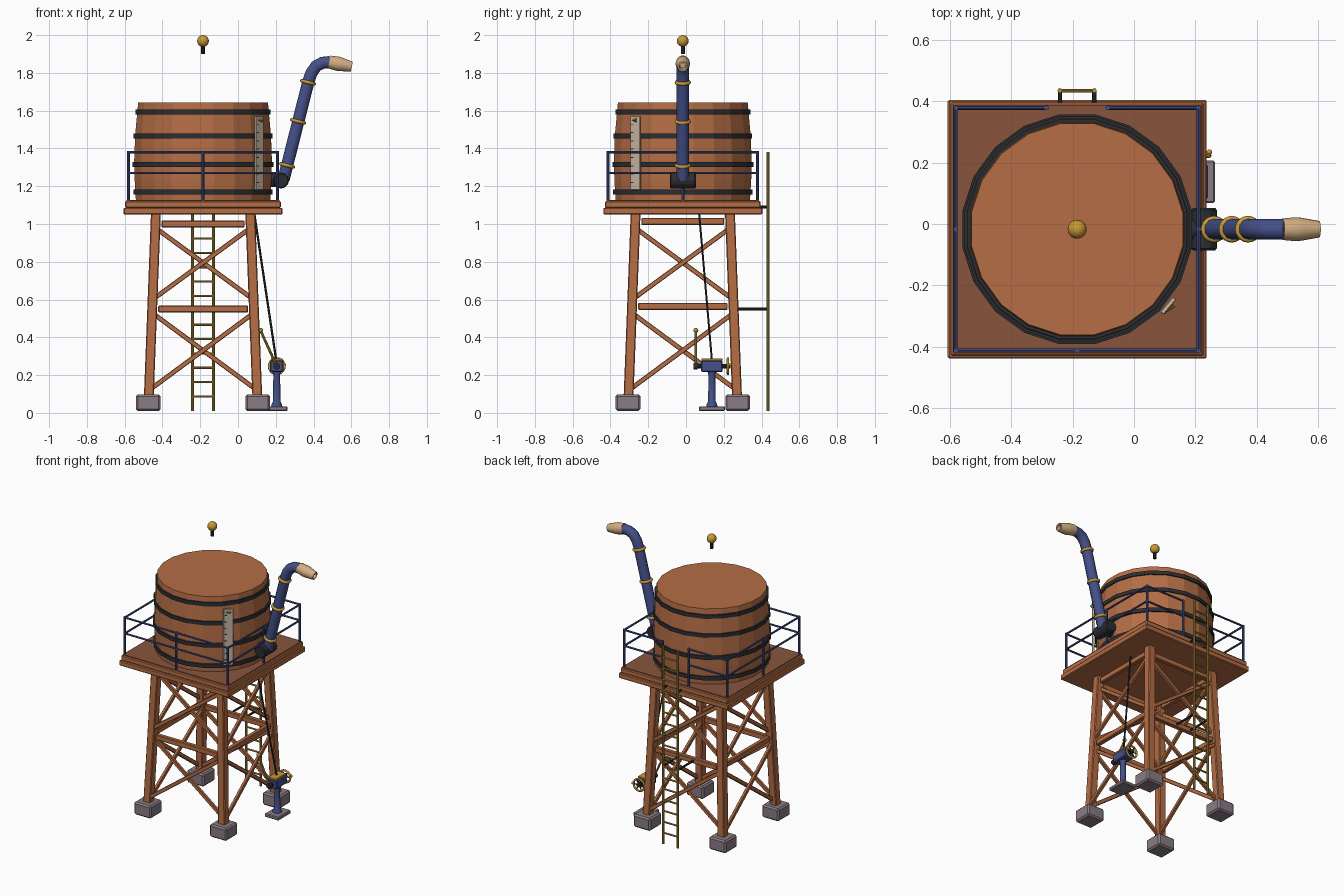
import bpy, bmesh, math
from mathutils import Vector, Matrix

if bpy.data.objects.get("Cube"):
    bpy.data.objects.remove(bpy.data.objects["Cube"], do_unlink=True)

CX, CY = -0.185, -0.017   # tower axis


def material(name, *rgb):
    m = bpy.data.materials.new(name)
    m.use_nodes = True
    m.diffuse_color = (*rgb, 1)
    m.node_tree.nodes["Principled BSDF"].inputs["Base Color"].default_value = (*rgb, 1)
    return m


wood = material("warm wood", 0.46, 0.155, 0.06)
deck_wood = material("dark deck wood", 0.25, 0.09, 0.047)
blue = material("blue paint", 0.058, 0.08, 0.25)
iron = material("black iron", 0.025, 0.027, 0.032)
brass = material("brass", 0.58, 0.32, 0.035)
old_brass = material("old brass", 0.42, 0.28, 0.04)
stone = material("grey stone", 0.25, 0.20, 0.23)
tan = material("pale wood", 0.66, 0.43, 0.23)
plate = material("gauge plate", 0.63, 0.52, 0.40)


def finish(name, bm, mat, smooth=False):
    bmesh.ops.recalc_face_normals(bm, faces=bm.faces)
    me = bpy.data.meshes.new(name)
    bm.to_mesh(me)
    bm.free()
    me.materials.append(mat)
    ob = bpy.data.objects.new(name, me)
    bpy.context.collection.objects.link(ob)
    if smooth:
        bpy.ops.object.select_all(action='DESELECT')
        ob.select_set(True)
        bpy.context.view_layer.objects.active = ob
        bpy.ops.object.shade_smooth_by_angle(angle=math.radians(35))


def box(name, centre, size, mat, bevel=0.0, turn=0.0):
    bm = bmesh.new()
    bmesh.ops.create_cube(bm, size=1)
    bmesh.ops.scale(bm, vec=size, verts=bm.verts)
    if bevel:
        bmesh.ops.bevel(bm, geom=bm.edges[:], offset=bevel, segments=1, affect='EDGES')
    bm.transform(Matrix.Translation(centre) @ Matrix.Rotation(turn, 4, 'Z'))
    finish(name, bm, mat)


def beam(name, a, b, width, depth, normal, mat, bevel=0.003):
    """Square timber from a to b, its depth along the given normal."""
    a, b = Vector(a), Vector(b)
    d = (b - a).normalized()
    x = Vector(normal).cross(d).normalized()
    frame = Matrix((x, d.cross(x), d)).transposed().to_4x4()
    bm = bmesh.new()
    bmesh.ops.create_cube(bm, size=1)
    bmesh.ops.scale(bm, vec=(width, depth, (b - a).length), verts=bm.verts)
    bmesh.ops.bevel(bm, geom=bm.edges[:], offset=bevel, segments=1, affect='EDGES')
    bm.transform(Matrix.Translation((a + b) / 2) @ frame)
    finish(name, bm, mat)


def lathe(name, profile, mat, origin=(0, 0, 0), axis=(0, 0, 1), sides=16, smooth=True, turn=0.0):
    """Closed solid turned from (radius, height) points along an axis."""
    bm = bmesh.new()
    rings = [[bm.verts.new((r * math.cos(t), r * math.sin(t), h))
              for t in (turn + math.tau * i / sides for i in range(sides))] for r, h in profile]
    for lo, hi in zip(rings, rings[1:]):
        for i in range(sides):
            j = (i + 1) % sides
            bm.faces.new((lo[i], lo[j], hi[j], hi[i]))
    bm.faces.new(rings[0])
    bm.faces.new(rings[-1])
    bm.transform(Matrix.Translation(origin) @ Vector(axis).to_track_quat('Z', 'Y').to_matrix().to_4x4())
    finish(name, bm, mat, smooth)


def rod(name, a, b, r, mat, sides=8):
    d = Vector(b) - Vector(a)
    lathe(name, [(r, 0), (r, d.length)], mat, a, d, sides)


def sphere(name, centre, r, mat):
    bm = bmesh.new()
    bmesh.ops.create_uvsphere(bm, u_segments=16, v_segments=10, radius=r)
    bmesh.ops.translate(bm, vec=centre, verts=bm.verts)
    finish(name, bm, mat, True)


def ring(name, centre, axis, radius, thick, mat):
    bpy.ops.mesh.primitive_torus_add(major_segments=20, minor_segments=8, major_radius=radius,
                                     minor_radius=thick, location=centre,
                                     rotation=Vector(axis).to_track_quat('Z', 'Y').to_euler())
    ob = bpy.context.object
    ob.name = name
    ob.data.materials.append(mat)
    bpy.ops.object.shade_smooth()


def leg_offset(z):
    return 0.287 - 0.0385 * (z - 0.09)


# Footings and tapering legs
for sx in (-1, 1):
    for sy in (-1, 1):
        box("footing", (CX + sx * 0.29, CY + sy * 0.29, 0.054), (0.13, 0.13, 0.088), stone, 0.01)
        lo, hi = leg_offset(0.08), leg_offset(1.06)
        beam("leg", (CX + sx * lo, CY + sy * lo, 0.08), (CX + sx * hi, CY + sy * hi, 1.06),
             0.052, 0.052, (0, 1, 0), wood, 0.005)

# Crossbeams and diagonal braces on the four faces
for n in ((0, -1), (0, 1), (-1, 0), (1, 0)):
    normal = Vector((*n, 0))
    side = Vector((-n[1], n[0], 0))

    def on_face(along, z, out=0.0):
        return Vector((CX, CY, z)) + side * along + normal * (leg_offset(z) + out)

    lift = 0.0 if n[0] == 0 else 0.014
    for z in (0.55 + lift, 1.0 + lift):
        half = leg_offset(z) - 0.032
        beam("crossbeam", on_face(-half, z), on_face(half, z), 0.036, 0.03, normal, wood, 0.004)
    for z0, z1 in ((0.12, 0.53), (0.60, 0.98)):
        for s in (-1, 1):
            beam("brace", on_face(-s * leg_offset(z0), z0, s * 0.011),
                 on_face(s * leg_offset(z1), z1, s * 0.011), 0.025, 0.02, normal, wood)

# Platform with dark deck boards
box("platform_frame", (CX, CY, 1.068), (0.842, 0.842, 0.036), wood, 0.005)
box("platform_edge", (CX, CY, 1.103), (0.824, 0.824, 0.036), wood, 0.005)
box("deck", (CX, CY, 1.122), (0.808, 0.808, 0.008), deck_wood)

# Barrel tank and iron bands
SIDES = 20
HALF = math.pi / SIDES
lathe("tank", [(0.360, 1.122), (0.367, 1.24), (0.369, 1.34), (0.364, 1.47), (0.348, 1.642)],
      wood, (CX, CY, 0), sides=SIDES, smooth=False, turn=HALF)
for z, r in ((1.17, 0.373), (1.315, 0.378), (1.465, 0.372), (1.592, 0.362)):
    lathe("tank_band", [(r - 0.02, z - 0.013), (r, z - 0.013), (r, z + 0.013), (r - 0.02, z + 0.013)],
          iron, (CX, CY, 0), sides=SIDES, smooth=False, turn=HALF)

# Floating finial
rod("finial_stem", (CX, CY, 1.90), (CX, CY, 1.95), 0.011, iron, 10)
sphere("finial_ball", (CX, CY, 1.969), 0.031, brass)

# Railing, open at the back for the ladder
R = 0.395
runs = [((-R, -R), (R, -R)), ((-R, -R), (-R, R)), ((R, -R), (R, R)),
        ((-R, R), (-0.1, R)), ((0.1, R), (R, R))]
for a, b in runs:
    for z in (1.27, 1.38):
        rod("rail", (CX + a[0], CY + a[1], z), (CX + b[0], CY + b[1], z), 0.0065, blue)
posts = [(-R, -R), (R, -R), (-R, R), (R, R), (0, -R), (-R, 0), (R, 0), (-0.1, R), (0.1, R)]
for x, y in posts:
    rod("rail_post", (CX + x, CY + y, 1.12), (CX + x, CY + y, 1.386), 0.008, blue)

# Ladder with stand-off brackets
LY = 0.434
for s in (-1, 1):
    x = CX + s * 0.056
    rod("ladder_rail", (x, LY, 0.01), (x, LY, 1.38), 0.008, old_brass)
    for z, y in ((0.55, 0.26), (1.09, 0.39)):
        rod("ladder_bracket", (x, y, z), (x, LY, z), 0.007, iron)
for i in range(17):
    z = 0.087 + i * 0.076
    rod("ladder_rung", (CX - 0.056, LY, z), (CX + 0.056, LY, z), 0.006, old_brass)

# Spout: valve, pipe, collars and nozzle
lathe("valve_body", [(0.036, -0.069), (0.042, -0.062), (0.042, 0.062), (0.036, 0.069)], iron,
      (0.228, CY, 1.23), (0, 1, 0), 12, False)
rod("valve_inlet", (0.15, CY, 1.23), (0.23, CY, 1.23), 0.035, iron, 12)
curve = bpy.data.curves.new("spout_pipe", 'CURVE')
curve.dimensions = '3D'
curve.bevel_depth = 0.034
curve.bevel_resolution = 3
curve.use_fill_caps = True
path = [(0.241, 1.235), (0.373, 1.755), (0.389, 1.800), (0.413, 1.835), (0.446, 1.853), (0.488, 1.857)]
spline = curve.splines.new('POLY')
spline.points.add(len(path) - 1)
for p, (x, z) in zip(spline.points, path):
    p.co = (x, CY, z, 1)
curve.materials.append(blue)
bpy.context.collection.objects.link(bpy.data.objects.new("spout_pipe", curve))
for x, z in ((0.260, 1.31), (0.318, 1.543), (0.371, 1.75)):
    ring("spout_collar", (x, CY, z), (0.25, 0, 1), 0.034, 0.0095, brass)
lathe("nozzle", [(0.035, 0), (0.039, 0.045), (0.037, 0.065), (0.027, 0.122), (0.019, 0.122), (0.015, 0.09)],
      tan, (0.483, CY, 1.858), (1, 0, -0.21), 14)

# Level gauge on the tank
ANGLE = math.radians(-40)
out = Vector((math.cos(ANGLE), math.sin(ANGLE), 0))
across = Vector((-out.y, out.x, 0))
hub = Vector((CX, CY, 0))
box("gauge_plate", hub + out * 0.387 + Vector((0, 0, 1.375)), (0.014, 0.064, 0.39), plate, 0.002, ANGLE)
for i in range(8):
    box("gauge_tick", hub + out * 0.394 - across * 0.019 + Vector((0, 0, 1.22 + i * 0.044)),
        (0.004, 0.018, 0.005), iron, turn=ANGLE)
lathe("gauge_pointer", [(0.012, 0), (0.002, 0.028)], old_brass,
      hub + out * 0.396 + across * 0.012 + Vector((0, 0, 1.55)), -across, 4, False)

# Winch: base, post, housing
WX, WY, WZ = 0.205, 0.137, 0.247
box("winch_base", (WX + 0.004, WY, 0.023), (0.108, 0.138, 0.024), stone, 0.005)
lathe("winch_post", [(0.03, 0.03), (0.028, 0.045), (0.02, 0.06), (0.018, 0.2), (0.025, 0.225)],
      blue, (WX, WY, 0), sides=12)
box("winch_housing", (WX, WY, WZ), (0.07, 0.115, 0.06), blue, 0.006)
box("winch_cap", (WX, WY, 0.282), (0.062, 0.112, 0.012), brass, 0.002)

# Winch axle, hand wheel with knob, and lever
rod("winch_axle", (WX, 0.045, WZ), (WX, 0.235, WZ), 0.012, iron, 10)
wheel = Vector((WX, 0.222, WZ))
ring("hand_wheel", wheel, (0, 1, 0), 0.041, 0.0065, brass)
for i in range(3):
    t = math.pi * i / 3
    arm = Vector((math.cos(t), 0, math.sin(t))) * 0.04
    rod("wheel_spoke", wheel - arm, wheel + arm, 0.004, iron, 6)
sphere("wheel_knob", wheel + Vector((0.04, 0.012, 0.008)), 0.009, brass)
rod("lever_pivot", (WX, 0.04, WZ), (WX, 0.062, WZ), 0.018, iron, 12)
rod("lever", (WX, 0.052, WZ), (0.12, 0.052, 0.435), 0.007, old_brass)
sphere("lever_knob", (0.12, 0.052, 0.437), 0.013, old_brass)

# Hoisting cable
rod("cable", (WX - 0.003, WY, 0.28), (0.087, 0.07, 1.05), 0.006, iron, 6)
